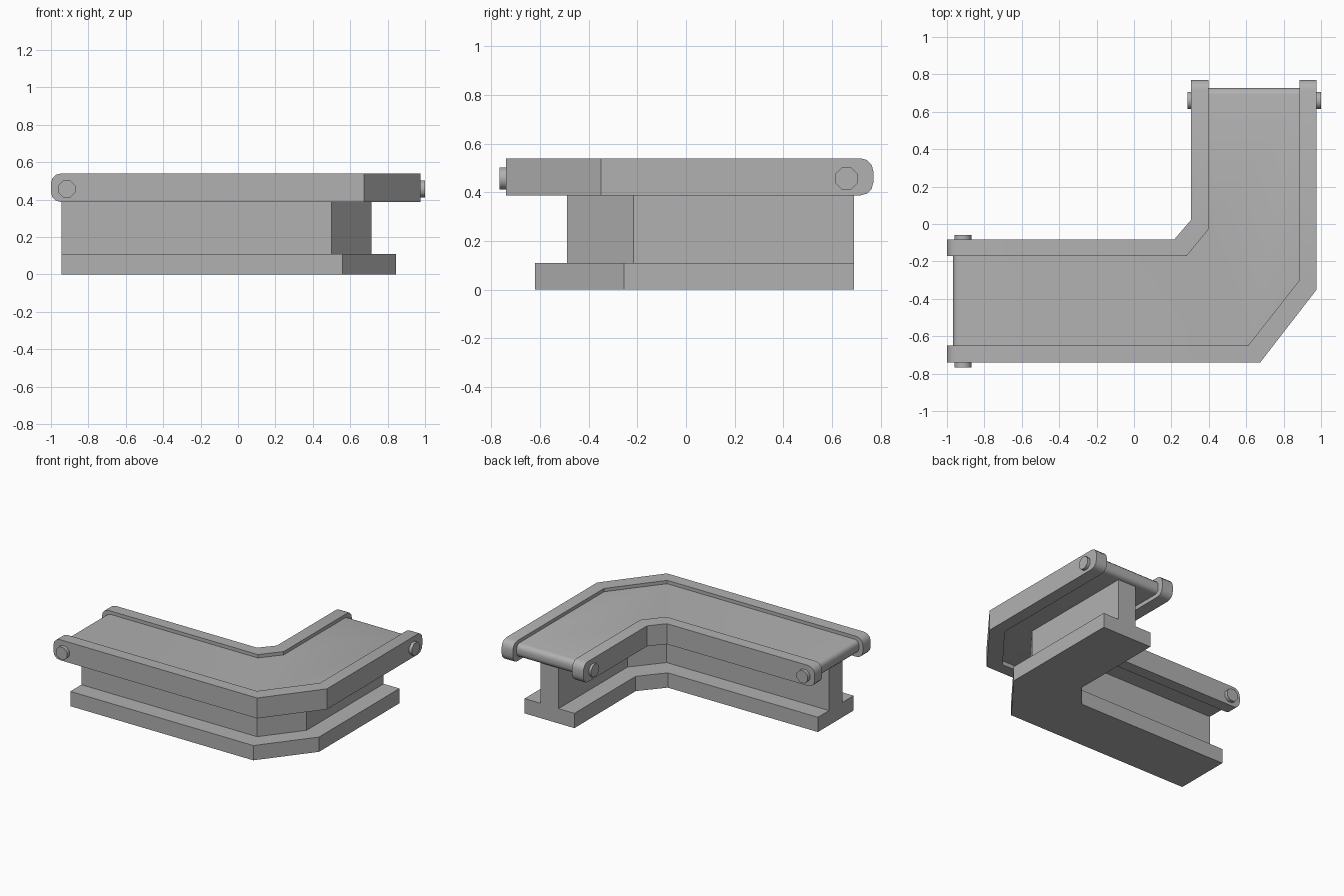
import bpy, bmesh
from math import radians, pi
from mathutils import Matrix

if "Cube" in bpy.data.objects:
    bpy.data.objects.remove(bpy.data.objects["Cube"])

grey = bpy.data.materials.new("mid_grey")
grey.diffuse_color = (0.44, 0.44, 0.44, 1)
grey.use_nodes = True
grey.node_tree.nodes["Principled BSDF"].inputs["Base Color"].default_value = grey.diffuse_color


def finish(name, bm, smooth_angle=0):
    mesh = bpy.data.meshes.new(name)
    bm.to_mesh(mesh)
    bm.free()
    mesh.materials.append(grey)
    ob = bpy.data.objects.new(name, mesh)
    bpy.context.collection.objects.link(ob)
    if smooth_angle:
        bpy.ops.object.select_all(action='DESELECT')
        ob.select_set(True)
        bpy.context.view_layer.objects.active = ob
        bpy.ops.object.shade_smooth_by_angle(angle=radians(smooth_angle))
    return ob


def corner_strip(name, x_end, y_end, inner, outer, z0, z1, round_r=0):
    """L-shaped strip with a chamfered corner.
    inner/outer = (chamfer x, arm y, arm x, chamfer y)."""
    def path(p):
        cx, ay, ax, cy = p
        return [(x_end, ay), (cx, ay), (ax, cy), (ax, y_end)]
    outline = path(outer) + path(inner)[::-1]
    bm = bmesh.new()
    face = bm.faces.new([bm.verts.new((x, y, z0)) for x, y in outline])
    ext = bmesh.ops.extrude_face_region(bm, geom=[face])
    for v in ext["geom"]:
        if isinstance(v, bmesh.types.BMVert):
            v.co.z = z1
    bmesh.ops.recalc_face_normals(bm, faces=bm.faces)
    if round_r:
        # Round the top and bottom of both open ends
        def at_end(e):
            a, b = (v.co for v in e.verts)
            flat = abs(a.z - b.z) < 1e-5
            return flat and (max(a.x, b.x) < x_end + 1e-4 or min(a.y, b.y) > y_end - 1e-4)
        bmesh.ops.bevel(bm, geom=[e for e in bm.edges if at_end(e)],
                        offset=round_r, segments=3, profile=0.5, affect='EDGES')
    return finish(name, bm, 35 if round_r else 0)


def bolt(name, loc, axis):
    bm = bmesh.new()
    rot = Matrix.Rotation(pi / 2, 4, 'X' if axis == 'Y' else 'Y')
    bmesh.ops.create_cone(bm, cap_ends=True, segments=8, radius1=0.049,
                          radius2=0.049, depth=0.08,
                          matrix=Matrix.Translation(loc) @ rot @ Matrix.Rotation(pi / 8, 4, 'Z'))
    bmesh.ops.recalc_face_normals(bm, faces=bm.faces)
    return finish(name, bm, 60)


# Stand: foot and narrow web
corner_strip("base_foot", -0.945, 0.69, (0.29, -0.20, 0.435, -0.03),
             (0.56, -0.62, 0.845, -0.255), 0, 0.11)
corner_strip("support_web", -0.945, 0.69, (0.39, -0.33, 0.565, -0.12),
             (0.50, -0.49, 0.715, -0.215), 0.11, 0.42)

# Belt slab between the rails
corner_strip("belt", -0.967, 0.727, (0.275, -0.16, 0.385, -0.025),
             (0.615, -0.66, 0.895, -0.305), 0.418, 0.515, 0.035)

# Side rails
corner_strip("inner_rail", -1.0, 0.77, (0.215, -0.083, 0.305, 0.022),
             (0.282, -0.17, 0.397, -0.03), 0.388, 0.54, 0.052)
corner_strip("outer_rail", -1.0, 0.77, (0.61, -0.65, 0.885, -0.30),
             (0.675, -0.74, 0.977, -0.35), 0.388, 0.54, 0.052)

# Roller bolts at both open ends
bolt("bolt_left_inner", (-0.915, -0.098, 0.457), 'Y')
bolt("bolt_left_outer", (-0.915, -0.727, 0.457), 'Y')
bolt("bolt_back_inner", (0.327, 0.66, 0.457), 'X')
bolt("bolt_back_outer", (0.96, 0.66, 0.457), 'X')
